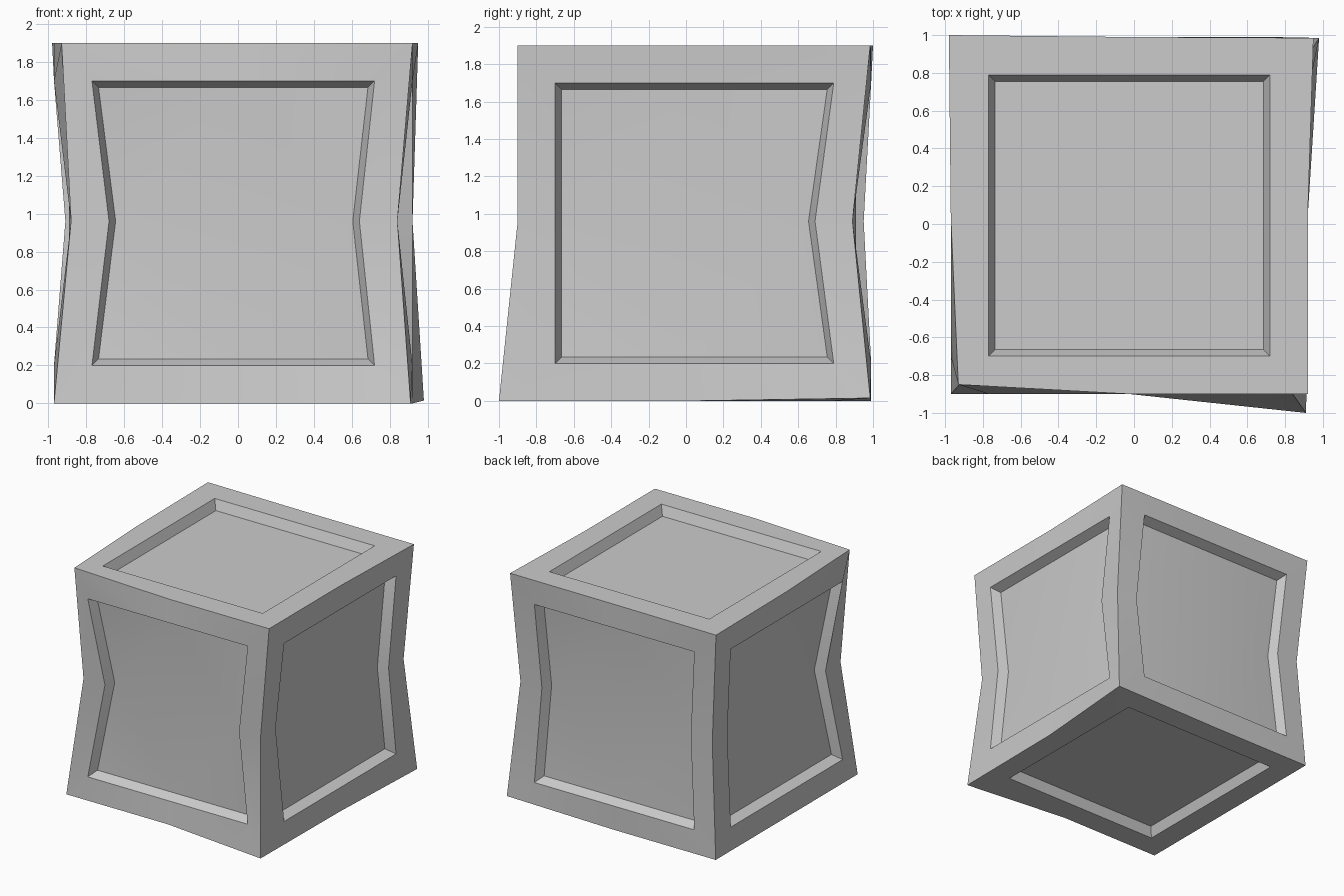
import bpy, bmesh, math
from mathutils import Vector

if "Cube" in bpy.data.objects:
    bpy.data.objects.remove(bpy.data.objects["Cube"])

CENTRE = Vector((-0.025, 0.045, 0.95))
HALF = Vector((0.945, 0.945, 0.95))

# Hand-bent look: vertical edge middles are dented, corners are nudged
DENT = {(-1, -1): (0.09, 0.10, 0.01), (1, -1): (-0.08, 0, 0.01),
        (1, 1): (0, -0.10, 0.01), (-1, 1): (0.06, -0.04, 0.01)}
NUDGE = {(-1, -1, 1): (0.04, 0.05, 0), (1, -1, -1): (-0.01, -0.10, 0),
         (1, 1, -1): (0.06, -0.005, 0.015), (1, 1, 1): (0.03, -0.005, 0),
         (-1, 1, 1): (-0.01, 0.01, 0)}

bm = bmesh.new()


def point(key, axis, inset, depth):
    """Position of a grid point on a cube side, moved in from the rim and sunk."""
    p = Vector()
    for i in range(3):
        p[i] = CENTRE[i] + key[i] * (HALF[i] - (depth if i == axis else inset))
    if key[2] == 0:
        p += Vector(DENT.get(key[:2], (0, 0, 0)))
    if inset == 0:
        p += Vector(NUDGE.get(key, (0, 0, 0)))
    return bm.verts.new(p)


RING = [(-1, -1), (0, -1), (1, -1), (1, 0), (1, 1), (0, 1), (-1, 1), (-1, 0)]

for axis in range(3):
    for side in (-1, 1):
        def key(a, b):
            k = [0, 0, 0]
            k[axis], k[(axis + 1) % 3], k[(axis + 2) % 3] = side, a, b
            return tuple(k)

        # Frame, sloped recess wall
        loops = [[point(key(a, b), axis, inset, depth) for a, b in RING]
                 for inset, depth in ((0, 0), (0.2, 0), (0.235, 0.08))]
        faces = []
        for outer, inner in zip(loops, loops[1:]):
            for i in range(8):
                j = (i + 1) % 8
                faces.append(bm.faces.new((outer[i], outer[j], inner[j], inner[i])))
        # Panel floor in four quads
        mid = point(key(0, 0), axis, 0.235, 0.08)
        f = loops[2]
        for i in (0, 2, 4, 6):
            faces.append(bm.faces.new((f[i - 1], f[i], f[i + 1], mid)))
        if side < 0:
            bmesh.ops.reverse_faces(bm, faces=faces)

bmesh.ops.remove_doubles(bm, verts=bm.verts, dist=0.0005)
bmesh.ops.recalc_face_normals(bm, faces=bm.faces)

mesh = bpy.data.meshes.new("crate")
bm.to_mesh(mesh)
bm.free()
crate = bpy.data.objects.new("crate", mesh)
bpy.context.collection.objects.link(crate)
bpy.context.view_layer.objects.active = crate
crate.select_set(True)
bpy.ops.object.shade_smooth_by_angle(angle=math.radians(30))
